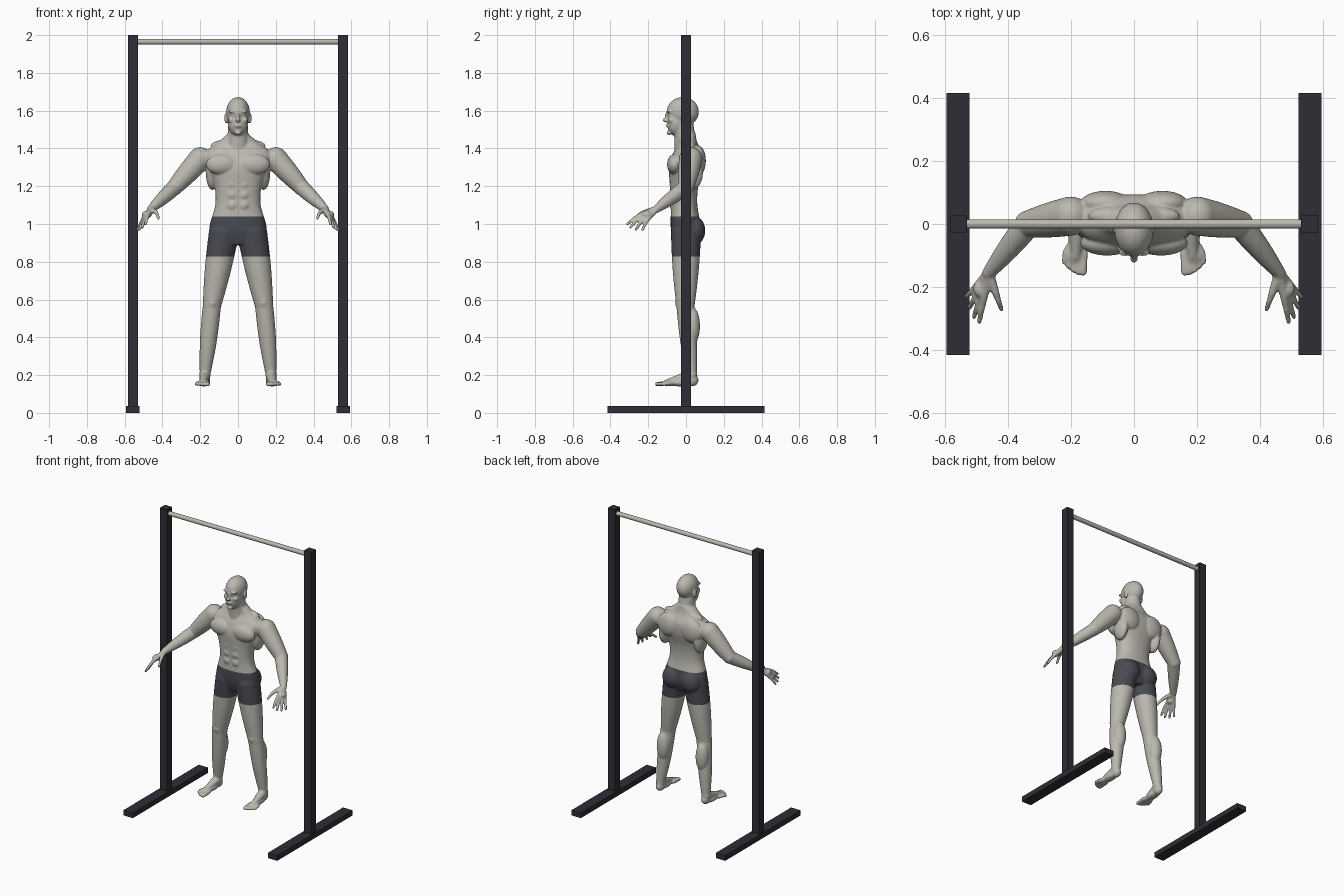
import bpy
import bmesh
from math import cos, sin, pi, tau
from mathutils import Matrix, Vector

if "Cube" in bpy.data.objects:
    bpy.data.objects.remove(bpy.data.objects["Cube"])


def material(name, *colour):
    mat = bpy.data.materials.new(name)
    mat.use_nodes = True
    mat.diffuse_color = (*colour, 1)
    mat.node_tree.nodes["Principled BSDF"].inputs["Base Color"].default_value = (*colour, 1)
    return mat


skin = material("warm grey skin", 0.5, 0.48, 0.43)
cloth = material("slate shorts", 0.065, 0.07, 0.085)
steel = material("dark frame", 0.028, 0.026, 0.035)
metal = material("pale bar", 0.5, 0.48, 0.43)


def add_object(name, bm, *mats):
    mesh = bpy.data.meshes.new(name)
    bm.to_mesh(mesh)
    bm.free()
    for mat in mats:
        mesh.materials.append(mat)
    obj = bpy.data.objects.new(name, mesh)
    bpy.context.scene.collection.objects.link(obj)
    return obj


def box(name, centre, size):
    bm = bmesh.new()
    place = Matrix.LocRotScale(Vector(centre), None, Vector(size))
    bmesh.ops.create_cube(bm, size=1, matrix=place)
    return add_object(name, bm, steel)


# Frame: posts, floor rails and crossbar
for side, sign in (("left", 1), ("right", -1)):
    box(side + "_post", (sign * 0.556, 0, 1), (0.054, 0.054, 2))
    box(side + "_floor_rail", (sign * 0.557, 0, 0.018), (0.073, 0.83, 0.036))

bm = bmesh.new()
lying = Matrix.Translation((0, 0, 1.965)) @ Matrix.Rotation(pi / 2, 4, "Y")
bmesh.ops.create_cone(bm, cap_ends=True, segments=24, radius1=0.015, radius2=0.015,
                      depth=1.06, matrix=lying)
for face in bm.faces:
    face.smooth = len(face.verts) == 4
add_object("crossbar", bm, metal)

# Body helpers: all forms share one mesh that is fused afterwards
body = bmesh.new()


def blob(x, y, z, wide, deep, tall):
    """Ellipsoid, repeated on the other side when off centre."""
    for place in {(x, y, z), (-x, y, z)}:
        shape = Matrix.LocRotScale(Vector(place), None, Vector((wide, deep, tall)))
        bmesh.ops.create_icosphere(body, subdivisions=4, radius=1, matrix=shape)


def bridge(rings):
    """Closed tube through rings of points."""
    loops = [[body.verts.new(point) for point in ring] for ring in rings]
    for low, high in zip(loops, loops[1:]):
        for k in range(len(low)):
            body.faces.new((low[k - 1], low[k], high[k], high[k - 1]))
    body.faces.new(loops[0])
    body.faces.new(loops[-1])


def limb(start, end, thick, thin, bulge=0.0, steps=12, count=24):
    """Tapered round-ended form, swelling in the middle, on both sides."""
    start, end = Vector(start), Vector(end)
    turn = (end - start).to_track_quat("Z", "Y")
    for sign in (1, -1):
        rings = []
        for i in range(steps + 1):
            t = i / steps
            radius = thick + (thin - thick) * t + bulge * sin(pi * t)
            ring = []
            for k in range(count):
                angle = tau * k / count
                spoke = Vector((cos(angle), sin(angle), 0)) * radius
                point = start.lerp(end, t) + turn @ spoke
                point.x *= sign
                ring.append(point)
            rings.append(ring)
        bridge(rings)
    blob(*start, thick, thick, thick)
    blob(*end, thin, thin, thin)


def spline(rows, steps=6):
    """Smooth curve through every row."""
    rows = [Vector(row) for row in rows]
    padded = [rows[0], *rows, rows[-1]]
    for before, here, there, after in zip(padded, padded[1:], padded[2:], padded[3:]):
        leave, arrive = (there - before) / 2, (after - here) / 2
        for i in range(steps):
            t = i / steps
            ease = t * t * (3 - 2 * t)
            yield (here.lerp(there, ease) + leave * t * (1 - t) ** 2
                   - arrive * t * t * (1 - t))
    yield rows[-1]


def rounded_ring(height, wide, middle, deep, power=2.3, count=48):
    """Horizontal, slightly squared oval."""
    for k in range(count):
        c, s = cos(tau * k / count), sin(tau * k / count)
        reach = (abs(c) ** power + abs(s) ** power) ** (-1 / power)
        yield Vector((c * reach * wide, middle + s * reach * deep, height))


# Torso: height, half width, middle, half depth
bridge([list(rounded_ring(*row)) for row in spline([
    (0.89, 0.08, 0, 0.06), (0.97, 0.15, 0, 0.08), (1.1, 0.12, -0.01, 0.07),
    (1.2, 0.125, -0.01, 0.075), (1.3, 0.16, 0, 0.09), (1.37, 0.18, 0.01, 0.08),
    (1.43, 0.11, 0.01, 0.05), (1.48, 0.05, 0, 0.05)])])
# Chest
blob(x=0.085, y=-0.06, z=1.315, wide=0.085, deep=0.04, tall=0.055)
# Shoulder blades
blob(x=0.09, y=0.065, z=1.335, wide=0.08, deep=0.04, tall=0.08)
# Sides of the back
blob(x=0.135, y=0.03, z=1.27, wide=0.035, deep=0.06, tall=0.09)
# Neck slopes
blob(x=0.07, y=0.025, z=1.415, wide=0.075, deep=0.03, tall=0.03)
# Seat
blob(x=0.07, y=0.045, z=0.965, wide=0.07, deep=0.057, tall=0.075)
# Stomach muscles
for row in range(3):
    blob(x=0.03, y=-0.067, z=1.1 + row * 0.055, wide=0.03, deep=0.02, tall=0.03)

# Neck, skull and jaw
limb((0, 0, 1.4), (0, -0.015, 1.55), thick=0.06, thin=0.05)
blob(x=0, y=-0.017, z=1.594, wide=0.062, deep=0.085, tall=0.078)
blob(x=0, y=-0.052, z=1.535, wide=0.053, deep=0.048, tall=0.07)
# Nose tip and bridge
blob(x=0, y=-0.11, z=1.55, wide=0.013, deep=0.014, tall=0.011)
blob(x=0, y=-0.1, z=1.57, wide=0.008, deep=0.013, tall=0.024)
# Lips and chin
blob(x=0, y=-0.096, z=1.52, wide=0.02, deep=0.01, tall=0.009)
blob(x=0, y=-0.09, z=1.482, wide=0.018, deep=0.012, tall=0.012)
# Brows, eyelids and cheeks
blob(x=0.027, y=-0.09, z=1.595, wide=0.024, deep=0.013, tall=0.008)
blob(x=0.026, y=-0.084, z=1.575, wide=0.012, deep=0.01, tall=0.007)
blob(x=0.036, y=-0.078, z=1.55, wide=0.017, deep=0.018, tall=0.016)
# Ears
blob(x=0.063, y=-0.008, z=1.56, wide=0.009, deep=0.017, tall=0.03)

# Arms
elbow, wrist = Vector((0.335, 0, 1.195)), Vector((0.46, -0.155, 1.08))
limb((0.2, 0.025, 1.345), elbow, thick=0.062, thin=0.043, bulge=0.003)
limb(elbow, wrist, thick=0.042, thin=0.021, bulge=0.004)


def finger(reach, bend):
    """Runs from the wrist over a raised knuckle to the tip."""
    arch = Vector((0, 0, 0.012))
    knuckle = wrist + reach * bend + arch
    joint = wrist + reach * 0.77 + arch
    limb(wrist, knuckle, thick=0.017, thin=0.012)
    limb(knuckle, joint, thick=0.012, thin=0.0095)
    limb(joint, wrist + reach, thick=0.0095, thin=0.008)


# Hands: the fingers fan out between two tips, longest in the middle
first, last = Vector((0.49, -0.31, 1)), Vector((0.53, -0.23, 0.97))
for i in range(4):
    t = i / 3
    finger((first.lerp(last, t) - wrist) * (1 + 0.1 * sin(pi * t)), bend=0.5)
finger(Vector((0.42, -0.27, 1.03)) - wrist, bend=0.55)
blob(x=0.483, y=-0.205, z=1.05, wide=0.027, deep=0.03, tall=0.02)

# Legs
knee, ankle = Vector((0.138, -0.003, 0.57)), Vector((0.175, 0.03, 0.2))
limb((0.075, 0, 0.95), knee, thick=0.08, thin=0.049, bulge=0.005)
limb(knee, ankle, thick=0.048, thin=0.028, bulge=0.007)
# Kneecaps and calves
blob(x=0.135, y=-0.034, z=0.585, wide=0.026, deep=0.024, tall=0.032)
blob(x=0.15, y=0.034, z=0.46, wide=0.044, deep=0.04, tall=0.1)

# Feet: heel, instep, ball and fanned toes
blob(x=0.175, y=0.032, z=0.172, wide=0.027, deep=0.034, tall=0.032)
limb(ankle, (0.185, -0.1, 0.16), thick=0.03, thin=0.018)
blob(x=0.18, y=-0.03, z=0.16, wide=0.03, deep=0.07, tall=0.02)
blob(x=0.186, y=-0.09, z=0.157, wide=0.037, deep=0.04, tall=0.016)
for i in range(5):
    x, size = 0.158 + 0.015 * i, 0.012 - 0.0008 * i
    limb((x, -0.09, 0.157), (x + 0.003, 0.002 * i * i - 0.153, 0.152), size, size)

# Fuse and soften the figure
bmesh.ops.recalc_face_normals(body, faces=body.faces[:])
figure = add_object("athlete_body", body, skin, cloth)
remesh = figure.modifiers.new("fuse", "REMESH")
remesh.mode = "VOXEL"
remesh.voxel_size = 0.005
soften = figure.modifiers.new("soften", "SMOOTH")
soften.iterations = 6
graph = bpy.context.evaluated_depsgraph_get()
fused = bpy.data.meshes.new_from_object(figure.evaluated_get(graph))
figure.modifiers.clear()

# Shorts: cut clean hems and colour the band between them
bm = bmesh.new()
bm.from_mesh(fused)
hem, waist = 0.828, 1.04
for height in (hem, waist):
    bmesh.ops.bisect_plane(bm, geom=bm.verts[:] + bm.edges[:] + bm.faces[:],
                           plane_co=(0, 0, height), plane_no=(0, 0, 1))
for face in bm.faces:
    middle = face.calc_center_median()
    face.material_index = int(hem < middle.z < waist and abs(middle.x) < 0.3)
    face.smooth = True
bm.to_mesh(figure.data)
bm.free()
bpy.data.meshes.remove(fused)
